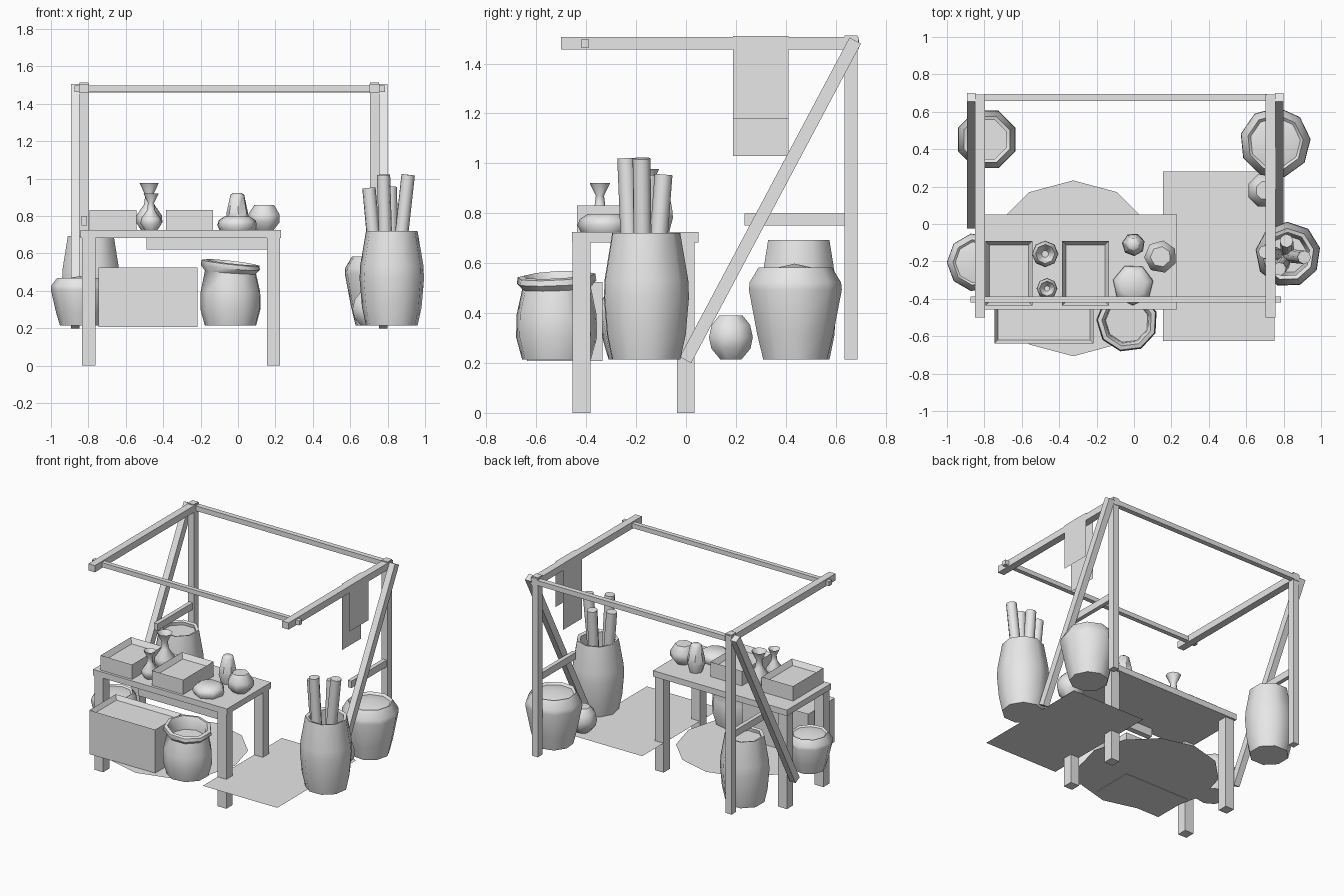
import bpy, bmesh
from math import radians, cos, sin, pi, atan2
from mathutils import Vector, Matrix

if "Cube" in bpy.data.objects:
    bpy.data.objects.remove(bpy.data.objects["Cube"])

mat = bpy.data.materials.new("plain grey")
mat.use_nodes = True
grey = (0.8, 0.8, 0.8, 1)
mat.diffuse_color = grey
mat.node_tree.nodes["Principled BSDF"].inputs["Base Color"].default_value = grey


def finish(name, bm, smooth=None, normals=True):
    if normals:
        bmesh.ops.recalc_face_normals(bm, faces=bm.faces)
    me = bpy.data.meshes.new(name)
    bm.to_mesh(me)
    bm.free()
    me.materials.append(mat)
    if smooth:
        me.shade_smooth()
        me.set_sharp_from_angle(angle=radians(smooth))
    ob = bpy.data.objects.new(name, me)
    bpy.context.scene.collection.objects.link(ob)
    return ob


def box(name, x, y, z, hollow=0):
    """Box from (min, max) pairs; hollow gives a sunken top with sloping sides."""
    bm = bmesh.new()
    bmesh.ops.create_cube(bm, size=1)
    for v in bm.verts:
        v.co = [p[0] if c < 0 else p[1] for c, p in zip(v.co, (x, y, z))]
    if hollow:
        top = max(bm.faces, key=lambda f: f.calc_center_median().z)
        bmesh.ops.inset_region(bm, faces=[top], thickness=hollow, depth=0)
        for v in top.verts:
            v.co.z -= hollow * 1.2
    return finish(name, bm)


def lathe(name, profile, loc, sides=8, turn=0.0, smooth=50, tilt=(0, 0)):
    """Spin a (radius, height) profile; zero radius makes a point, other ends are capped."""
    bm = bmesh.new()
    rings = []
    for r, h in profile:
        n = sides if r else 1
        rings.append([bm.verts.new((r * cos(2 * pi * i / sides + turn),
                                    r * sin(2 * pi * i / sides + turn), h)) for i in range(n)])
    for a, b in zip(rings, rings[1:]):
        for i in range(sides):
            j = (i + 1) % sides
            bm.faces.new([a[i], a[j], b[j], b[i]] if len(b) > 1 else [a[i], a[j], b[0]])
    bm.faces.new(rings[0][::-1])
    if len(rings[-1]) > 1:
        bm.faces.new(rings[-1])
    for v in bm.verts:
        lean = max(0, v.co.z - 0.2)
        v.co.z += lean * (tilt[0] * v.co.x + tilt[1] * v.co.y)
    ob = finish(name, bm, smooth)
    ob.location = loc
    return ob


def rod(name, start, end, radius):
    d = Vector(end) - Vector(start)
    bm = bmesh.new()
    bmesh.ops.create_cone(bm, cap_ends=True, segments=8, radius1=radius, radius2=radius,
                          depth=d.length)
    ob = finish(name, bm, 50)
    ob.matrix_world = (Matrix.Translation((Vector(start) + Vector(end)) / 2)
                       @ d.to_track_quat("Z", "Y").to_matrix().to_4x4())
    return ob


def sheet(name, points, size):
    """Flat strip made of consecutive point groups."""
    bm = bmesh.new()
    vs = [bm.verts.new(p) for p in points]
    for i in range(0, len(vs) - size + 1, 2):
        f = vs[i:i + size]
        bm.faces.new([f[0], f[1], f[3], f[2]] if size == 4 else f)
    return finish(name, bm, normals=False)


FLOOR = 0.213

# Awning frame, one side at a time
for side, cx, out in (("right", -0.823, -1), ("left", 0.73, 1)):
    box(side + "_post", (cx - .024, cx + .024), (.636, .688), (FLOOR, 1.513))
    box(side + "_top_beam", (cx - .026, cx + .026), (-.5, .692), (1.457, 1.506))
    box(side + "_tie_bar", (cx - .015, cx + .015), (.235, .65), (.75, .8))
    brace = box(side + "_brace", (-.023, .023), (-.026, .026), (-.725, .725))
    brace.location = (cx + out * .047, .338, .852)
    brace.rotation_euler.x = -atan2(.68, 1.28)
box("front_cross_bar", (-.875, .785), (-.42, -.388), (1.464, 1.497))
box("back_cross_bar", (-.8, .71), (.657, .694), (1.46, 1.496))

# Cloth draped over a beam
sheet("hanging_cloth", [(x, y, z) for x, z in ((.7, 1.03), (.7, 1.51), (.76, 1.51), (.76, 1.18))
                        for y in (.188, .41)], 4)

# Table
box("table_top", (-.843, .23), (-.456, .05), (.682, .725))
box("table_apron", (-.49, .16), (-.44, -.4), (.622, .69))
for sx, x in (("right", -.798), ("left", .19)):
    for sy, y in (("front", -.418), ("back", -.001)):
        box(f"table_leg_{sx}_{sy}", (x - .035, x + .035), (y - .036, y + .036), (0, .69))

# Mats
sheet("square_mat", [(.155, -.625, FLOOR), (.752, -.625, FLOOR),
                     (.155, .28, FLOOR), (.752, .28, FLOOR)], 4)
sheet("round_mat", [(-.325 + .47 * sin(pi * i / 6), -.237 + .47 * cos(pi * i / 6), FLOOR - .003)
                    for i in range(12)][::-1], 12)

# Trays and crate
for name, x in (("tray_outer", -.795), ("tray_inner", -.385)):
    box(name, (x, x + .252), (-.437, -.09), (.722, .832), hollow=.03)
box("floor_crate", (-.745, -.217), (-.638, -.335), (.207, .525), hollow=.026)

# Slim bottles on the table
bottle = [(.04, 0), (.068, .045), (.066, .08), (.026, .14), (.02, .19), (.05, .255), (.018, .2)]
for name, x, y, k in (("bottle_tall", -.475, -.16, 1), ("bottle_short", -.465, -.345, .78)):
    lathe(name, [(r * (k + .04), h * k) for r, h in bottle], (x, y, .722))

# Small pots on the table
lathe("pot_tall", [(.045, 0), (.062, .06), (.058, .1), (.038, .19), (.025, .2)],
      (-.003, -.11, .722), 7, .3)
lathe("pot_round", [(.05, 0), (.088, .045), (.088, .085), (.055, .137)],
      (.142, -.175, .722), 7, .5)
lathe("pot_low", [(.095, 0), (.11, .03), (.1, .055), (.07, .075)], (-.005, -.325, .722), 7, .2)

# Large barrels
barrel = [(.14, 0), (.162, .1), (.175, .25), (.172, .32), (.14, .507), (.118, .5)]
lathe("stick_barrel", barrel + [(.13, .3), (.1, .02)], (.823, -.163, FLOOR), 9, .2)
lathe("back_barrel", [(r * .95, h * .945) for r, h in barrel] + [(.115, .45)],
      (-.787, .452, FLOOR), 8, pi / 8)

# Sticks in the barrel
for i, (a, b) in enumerate((((.76, -.16, .3), (.70, -.15, .95)), ((.80, -.21, .3), (.778, -.24, 1.02)),
                            ((.83, -.17, .3), (.91, -.178, 1.02)), ((.82, -.14, .3), (.815, -.09, .955)))):
    rod(f"stick_{i + 1}", a, b, .036)

# Wide jars filled to a low mound
jar = [(.13, 0), (.155, .1), (.19, .28), (.187, .31), (.15, .37), (.135, .355), (0, .385)]
lathe("back_jar", jar, (.755, .435, FLOOR), 9, .1)
lathe("side_jar", [(r * .82, h * .69) for r, h in jar], (-.845, -.205, FLOOR), 9, .35)

# Round gourd beside the jar
lathe("gourd", [(.045, 0), (.085, .045), (.095, .09), (.083, .14), (.05, .178)],
      (.7, .18, FLOOR), 8, pi / 8)

# Open sack with a rolled rim
lathe("sack", [(.14, 0), (.165, .09), (.163, .18), (.14, .285), (.162, .31), (.158, .335),
               (.135, .34), (.12, .31), (.115, .26)],
      (-.037, -.52, FLOOR), 9, .3, tilt=(-.8, .4))
